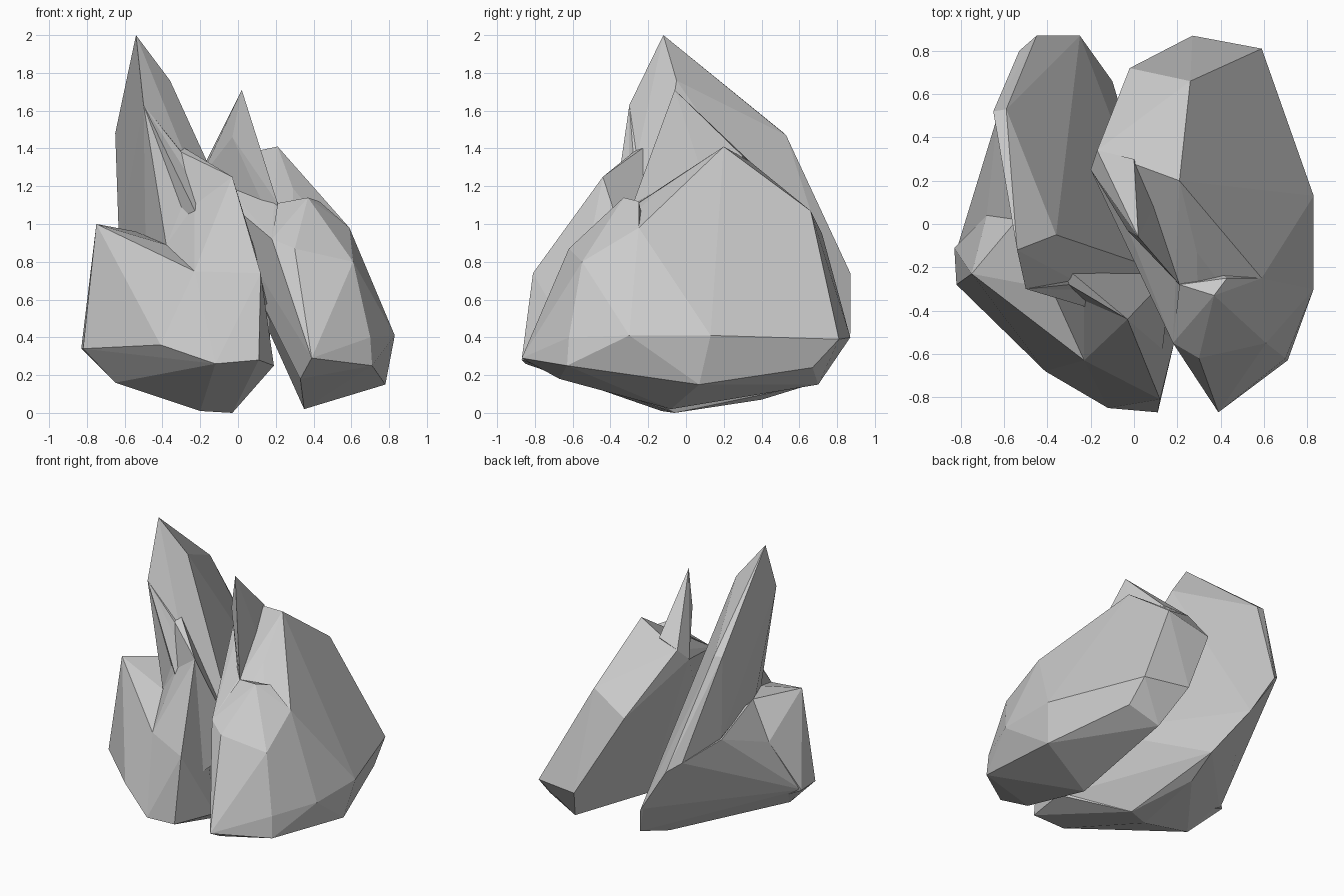
import bpy, bmesh, math


def shard(name, *corners):
    """Flat-faced convex crystal spanned by a few key corners."""
    bm = bmesh.new()
    for c in corners:
        bm.verts.new(c)
    bmesh.ops.convex_hull(bm, input=bm.verts)
    loose = [v for v in bm.verts if not v.link_faces]
    bmesh.ops.delete(bm, geom=loose, context='VERTS')
    bmesh.ops.dissolve_limit(bm, angle_limit=math.radians(3),
                             verts=bm.verts, edges=bm.edges)
    bmesh.ops.recalc_face_normals(bm, faces=bm.faces)
    me = bpy.data.meshes.new(name)
    bm.to_mesh(me)
    bm.free()
    ob = bpy.data.objects.new(name, me)
    bpy.context.collection.objects.link(ob)
    return ob


# Tall leaning slab: pointed crest, back end, underside
shard("tall_blade",
      (-.54, -.12, 2.0), (-.36, -.05, 1.76), (-.50, -.30, 1.63), (-.33, -.19, 1.43),
      (-.65, .52, 1.48), (-.59, .53, 1.47), (-.52, .54, 1.32), (-.63, .50, .90),
      (-.53, .80, .80), (-.45, .87, .74), (-.25, .87, .42), (-.10, .66, .15),
      (-.49, -.08, .93), (-.03, -.06, 0), (.17, -.50, .25), (.17, -.23, .60))

# Webs joining the slab to the front crystal
shard("upper_web",
      (-.50, -.30, 1.63), (-.33, -.19, 1.43), (-.23, -.33, 1.13), (-.38, -.30, .89),
      (-.49, -.08, .93), (-.30, -.28, 1.38), (-.20, -.10, 1.0))
shard("inner_web",
      (-.33, -.19, 1.43), (-.30, -.28, 1.38), (-.03, -.44, 1.25), (-.23, -.33, 1.13),
      (-.38, -.30, .89), (.17, -.23, .60), (.13, -.60, .55), (-.20, .0, .90))

# Front crystal in the middle, leaning against the slab
shard("front_crystal",
      (-.03, -.44, 1.25), (-.23, -.33, 1.13), (-.38, -.30, .89), (-.23, -.63, .75),
      (.12, -.81, .74), (.11, -.87, .28), (-.12, -.85, .26),
      (-.03, -.06, 0), (-.20, -.13, .01), (.19, -.53, .25), (.13, -.60, .55))

# Short wide crystal on the left
shard("left_crystal",
      (-.75, -.23, 1.0), (-.54, .02, .96), (-.38, -.30, .89), (-.23, -.63, .75),
      (-.68, .04, .70), (-.82, -.28, .34), (-.83, -.11, .34), (-.41, -.68, .36),
      (-.12, -.85, .26), (-.65, -.24, .16), (-.20, -.13, .01), (-.03, -.06, 0),
      (-.20, .10, .05))

# Low base spreading back under the slab
shard("back_base",
      (-.54, .02, .96), (-.68, .04, .70), (-.67, .17, .68), (-.63, .50, .88),
      (-.53, .80, .80), (-.25, .85, .42), (-.10, .66, .15), (-.15, .40, .07),
      (-.20, -.13, .01), (-.03, -.06, 0), (-.65, -.24, .16), (-.82, -.12, .34))

# Broad crystal on the right: upper rim, girdle, base
shard("right_crystal",
      (.21, .20, 1.41), (.26, .66, 1.07), (-.02, .72, .95), (-.17, .34, 1.33),
      (-.20, .25, 1.24), (.29, -.13, 1.19), (.59, -.25, .98),
      (.30, -.62, .87), (.18, -.55, .92), (.61, -.55, .80),
      (.59, .81, .39), (.27, .87, .40), (.83, .13, .41), (.83, -.30, .41),
      (.70, -.62, .40), (.39, -.87, .29),
      (.71, -.63, .25), (.78, .07, .15), (.60, .67, .24), (.38, .70, .15),
      (.33, -.67, .18), (.35, -.08, .02))

# Small raised crest on the front of the right crystal
shard("front_crest",
      (.43, -.25, 1.12), (.37, -.33, 1.14), (.21, -.28, 1.11), (.59, -.25, .98),
      (.30, -.62, .87), (.18, -.55, .92), (.61, -.55, .80), (.35, -.20, .90))

# Thin fin rising out of the inner side of the right crystal
shard("inner_spike",
      (.02, -.06, 1.71), (-.20, .25, 1.24), (-.17, .34, 1.33), (.00, .30, 1.36),
      (.09, .08, 1.28), (.12, -.10, 1.29), (-.03, -.03, 1.46),
      (.21, -.28, 1.11), (.18, -.24, 1.0), (.05, .10, 1.0))
